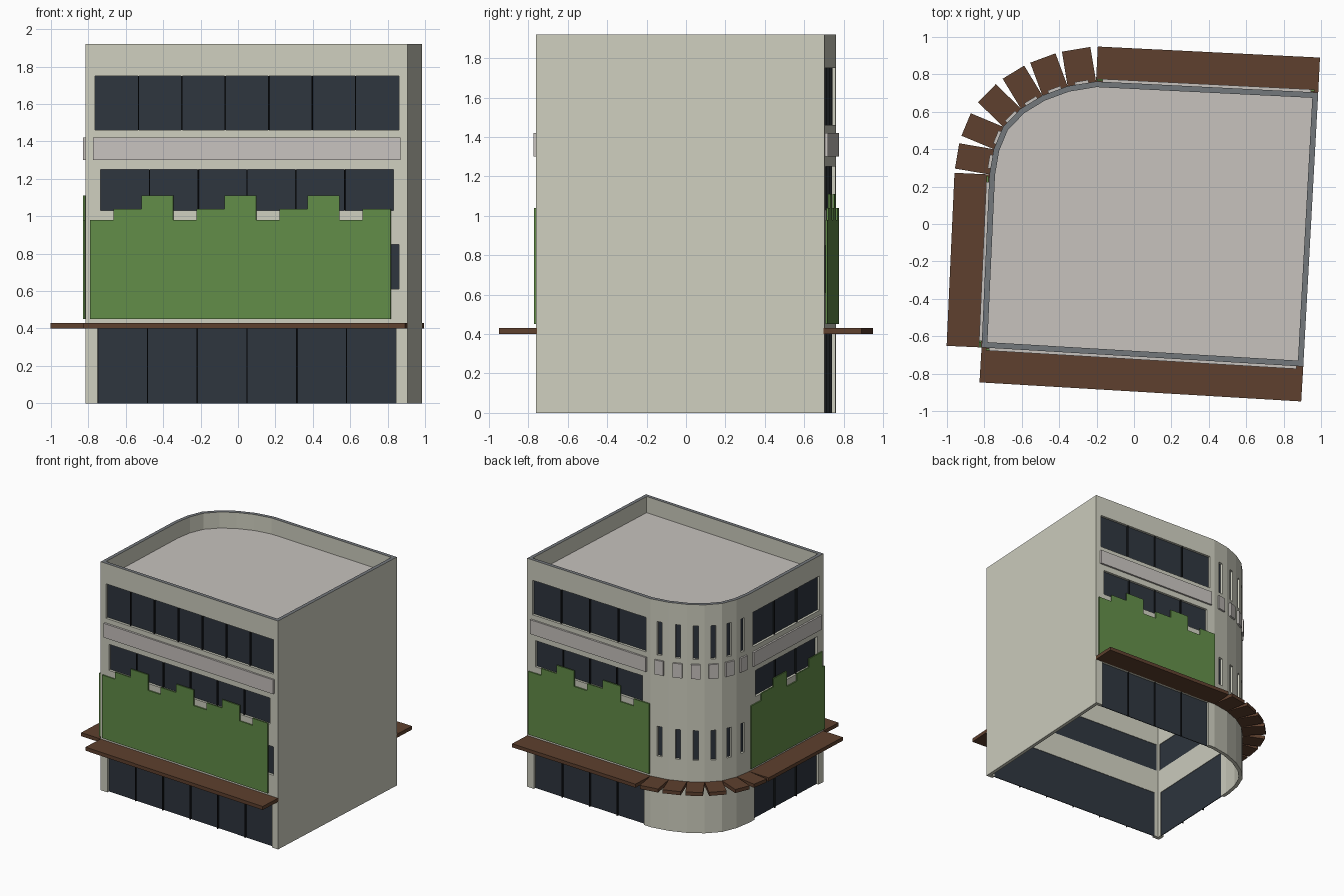
import bpy, bmesh, math
from mathutils import Vector

if "Cube" in bpy.data.objects:
    bpy.data.objects.remove(bpy.data.objects["Cube"])


def material(name, r, g, b):
    m = bpy.data.materials.new(name)
    lin = [((c / 255 + 0.055) / 1.055) ** 2.4 for c in (r, g, b)]
    m.diffuse_color = (*lin, 1)
    m.use_nodes = True
    m.node_tree.nodes["Principled BSDF"].inputs["Base Color"].default_value = m.diffuse_color
    return m


WALL = material("pale_stone", 206, 206, 191)
RIM = material("grey_coping", 116, 120, 124)
ROOF = material("warm_grey", 199, 194, 190)
GLASS = material("dark_glass", 46, 53, 62)
FRAME = material("black_frame", 22, 25, 28)
BROWN = material("brown_wood", 94, 64, 46)
GREEN = material("hedge_green", 98, 140, 72)

# Footprint, counter-clockwise: front, right, back, rounded corner, left
FOOT = [Vector(p) for p in [
    (-0.815, -0.66), (0.905, -0.762), (0.985, 0.703), (-0.203, 0.762),
    (-0.355, 0.737), (-0.49, 0.687), (-0.605, 0.617), (-0.70, 0.52),
    (-0.75, 0.40), (-0.773, 0.265)]]
N = len(FOOT)
HEIGHT, ROOF_Z, THICK = 1.92, 1.785, 0.03


class Side:
    """Wall frame: u runs left to right seen from outside, d points outward."""
    def __init__(self, i):
        self.a, b = FOOT[i], FOOT[(i + 1) % N]
        self.len = (b - self.a).length
        self.u = (b - self.a).normalized()
        self.n = Vector((self.u.y, -self.u.x))

    def at(self, u, d, z):
        p = self.a + self.u * u + self.n * d
        return Vector((p.x, p.y, z))


SIDES = [Side(i) for i in range(N)]
LONG = [SIDES[0], SIDES[2], SIDES[N - 1]]      # front, back, left
CORNER = SIDES[3:N - 1]                        # facets of rounded corner


def finish(bm, name, *mats):
    bmesh.ops.recalc_face_normals(bm, faces=bm.faces)
    me = bpy.data.meshes.new(name)
    bm.to_mesh(me)
    bm.free()
    for m in mats:
        me.materials.append(m)
    ob = bpy.data.objects.new(name, me)
    bpy.context.collection.objects.link(ob)
    return ob


def plate(bm, s, outline, d0, d1):
    """Extrude an outline of (u, z) points from depth d0 to d1."""
    lo = [bm.verts.new(s.at(u, d0, z)) for u, z in outline]
    hi = [bm.verts.new(s.at(u, d1, z)) for u, z in outline]
    bm.faces.new(lo)
    bm.faces.new(hi)
    for i in range(len(lo)):
        j = (i + 1) % len(lo)
        bm.faces.new((lo[i], lo[j], hi[j], hi[i]))


def box(bm, s, u0, u1, d0, d1, z0, z1):
    plate(bm, s, [(u0, z0), (u1, z0), (u1, z1), (u0, z1)], d0, d1)


def inset(dist):
    """Footprint shrunk by dist with mitred corners."""
    out = []
    for i in range(N):
        n1, n2 = SIDES[i - 1].n, SIDES[i].n
        out.append(FOOT[i] - (n1 + n2) * dist / (1 + n1.dot(n2)))
    return out


# Hollow wall shell with a grey coping on top
INNER = inset(THICK)
bm = bmesh.new()
rings = [[bm.verts.new((p.x, p.y, z)) for p in loop]
         for loop, z in ((FOOT, 0), (FOOT, HEIGHT), (INNER, HEIGHT), (INNER, 0))]
for k in range(4):
    r, q = rings[k], rings[(k + 1) % 4]
    for i in range(N):
        j = (i + 1) % N
        f = bm.faces.new((r[i], r[j], q[j], q[i]))
        f.material_index = 1 if k == 1 else 0
walls = finish(bm, "walls", WALL, RIM)

# Window openings: left margin, right margin, bottom, top
WINDOWS = [(0.065, 0.06, 0.0, 0.40), (0.045, 0.045, 0.61, 0.85),
           (0.08, 0.075, 1.03, 1.25), (0.05, 0.045, 1.46, 1.75)]
cut, glass, frames = bmesh.new(), bmesh.new(), bmesh.new()
for s in LONG:
    for l, r, z0, z1 in WINDOWS:
        u0, u1 = l, s.len - r
        box(cut, s, u0, u1, -0.1, 0.05, z0 if z0 else -0.1, z1)
        box(glass, s, u0 - 0.001, u1 + 0.001, -0.026, -0.02, z0, z1 + 0.001)
        panes = round((u1 - u0) / 0.25)
        for k in range(1, panes):
            c = u0 + (u1 - u0) * k / panes
            box(frames, s, c - 0.003, c + 0.003, -0.02, -0.004, z0, z1)
for s in CORNER:
    c = s.len / 2
    for z0, z1 in ((0.61, 0.86), (1.46, 1.74)):
        box(cut, s, c - 0.02, c + 0.02, -0.06, 0.05, z0, z1)
        box(glass, s, c - 0.021, c + 0.021, -0.026, -0.02, z0, z1)
cutter = finish(cut, "opening_cutter", WALL)
cutter.hide_render = True
mod = walls.modifiers.new("openings", 'BOOLEAN')
mod.operation, mod.solver, mod.object = 'DIFFERENCE', 'EXACT', cutter
bpy.context.view_layer.objects.active = walls
bpy.ops.object.modifier_apply(modifier=mod.name)
bpy.data.objects.remove(cutter)
finish(glass, "window_glass", GLASS)
finish(frames, "window_mullions", FRAME)

# Sunken flat roof
bm = bmesh.new()
bm.faces.new([bm.verts.new((p.x, p.y, ROOF_Z)) for p in inset(THICK - 0.002)])
finish(bm, "roof", ROOF)

# Raised band between upper floors, with small blocks around the corner
bm = bmesh.new()
for s in LONG:
    box(bm, s, 0.04, s.len - 0.035, 0, 0.015, 1.30, 1.42)
for s in CORNER:
    box(bm, s, s.len / 2 - 0.037, s.len / 2 + 0.037, 0, 0.015, 1.30, 1.42)
finish(bm, "facade_bands", ROOF)

# Wooden canopy over the ground floor
bm = bmesh.new()
for s in LONG + CORNER:
    box(bm, s, 0, s.len, -0.005, 0.187, 0.40, 0.43)
finish(bm, "canopy", BROWN)

# Green wall panels with a stepped top edge: low, middle, high
STEPS = [(0.125, 0.98), (0.15, 1.04), (0.17, 1.11)]
bm = bmesh.new()
for s, l, r in zip(LONG, (0.025, 0.02, 0.01), (0.075, 0.0, 0.0)):
    u, end, k = l, s.len - r, 0
    outline = [(l, 0.45)]
    while u < end - 0.02:
        w, z = STEPS[k % 3]
        v = min(u + w, end)
        outline += [(u, z), (v, z)]
        u, k = v, k + 1
    outline.append((u, 0.45))
    plate(bm, s, outline, 0.003, 0.014)
finish(bm, "green_panels", GREEN)
